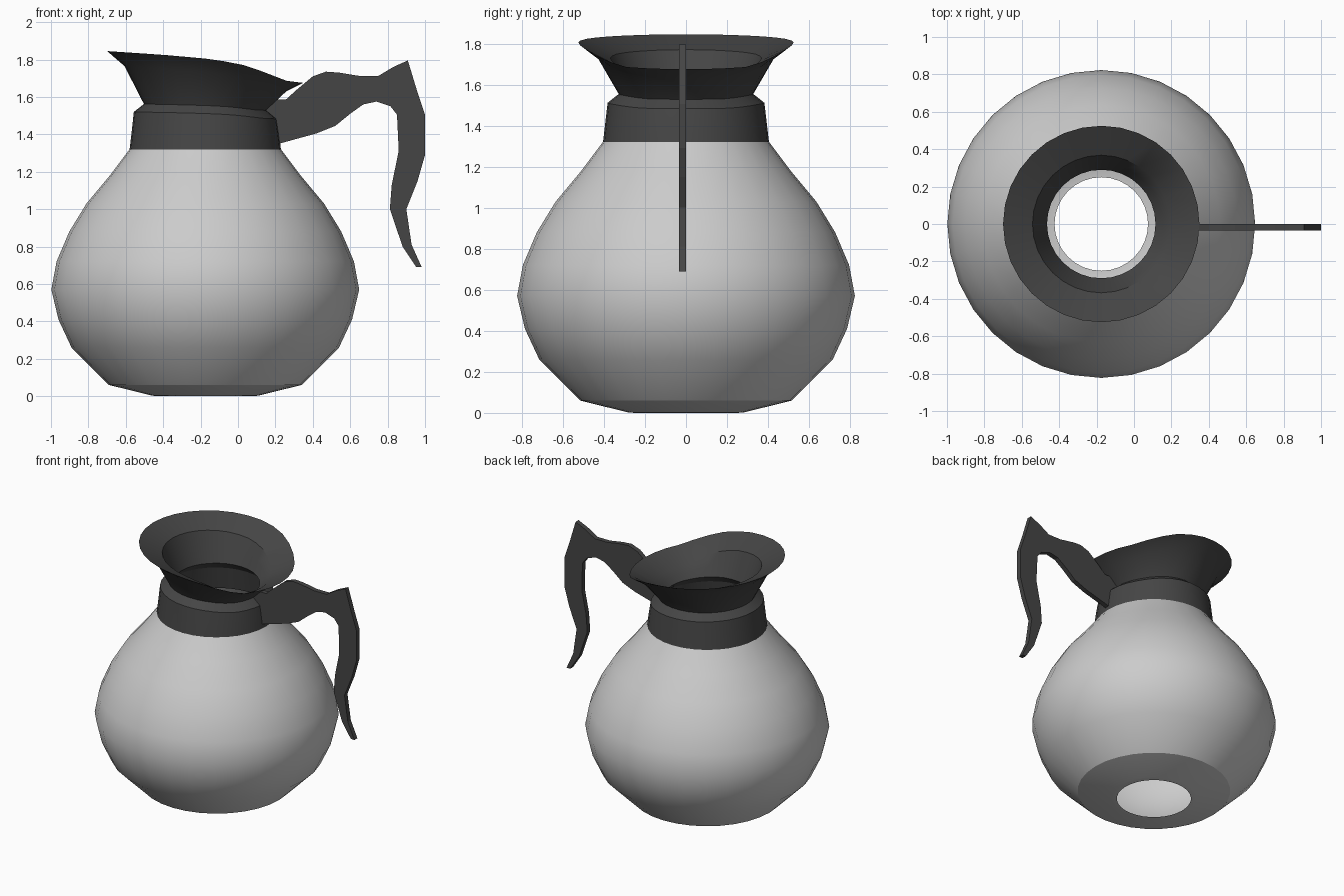
import bpy, bmesh, math

if "Cube" in bpy.data.objects:
    bpy.data.objects.remove(bpy.data.objects["Cube"])

CX = -0.175   # axis of the pot
SEG = 32

dark = bpy.data.materials.new("dark_plastic")
dark.diffuse_color = (0.06, 0.06, 0.06, 1)
dark.use_nodes = True
dark.node_tree.nodes["Principled BSDF"].inputs["Base Color"].default_value = dark.diffuse_color


def finish(bm, name, mat=None, smooth=True):
    bmesh.ops.recalc_face_normals(bm, faces=bm.faces)
    me = bpy.data.meshes.new(name)
    bm.to_mesh(me)
    bm.free()
    ob = bpy.data.objects.new(name, me)
    bpy.context.collection.objects.link(ob)
    if mat:
        me.materials.append(mat)
    if smooth:
        bpy.ops.object.select_all(action='DESELECT')
        ob.select_set(True)
        bpy.context.view_layer.objects.active = ob
        bpy.ops.object.shade_smooth_by_angle(angle=math.radians(29))
    return ob


# how far the rim dips from the pouring side (u = -1) to the handle side (u = 1)
DIP = [(-1, 0), (-0.43, 0.02), (0, 0.04), (0.33, 0.065), (0.62, 0.115), (0.81, 0.158), (1, 0.17)]


def dip(u):
    for (a, p), (b, q) in zip(DIP, DIP[1:]):
        if u <= b:
            return p + (q - p) * (u - a) / (b - a)
    return DIP[-1][1]


def lathe(name, profile, closed=False, mat=None):
    """Profile entries: radius, height, share of the rim dip."""
    bm = bmesh.new()
    rings = []
    for r, z, w in profile:
        ring = []
        for i in range(SEG):
            a = 2 * math.pi * i / SEG
            ring.append(bm.verts.new((CX + r * math.cos(a), r * math.sin(a),
                                      z - w * dip(math.cos(a)))))
        rings.append(ring)
    pairs = list(zip(rings, rings[1:]))
    if closed:
        pairs.append((rings[-1], rings[0]))
    for lo, hi in pairs:
        for i in range(SEG):
            j = (i + 1) % SEG
            bm.faces.new((lo[i], lo[j], hi[j], hi[i]))
    return finish(bm, name, mat)


# glass body, open at the base and neck
body = [(0.25, 0.0), (0.285, 0.003), (0.515, 0.06), (0.715, 0.26), (0.785, 0.41),
        (0.823, 0.57), (0.795, 0.72), (0.727, 0.88), (0.635, 1.03), (0.51, 1.18),
        (0.405, 1.32)]
lathe("glass_body", [(r, z, 0) for r, z in body])

# collar with flared pouring rim, outside then inside
lathe("collar_and_spout", [
    (0.405, 1.315, 0), (0.395, 1.40, 0), (0.382, 1.52, 0.22), (0.328, 1.562, 0.2),
    (0.432, 1.765, 0.8), (0.525, 1.845, 1),
    (0.368, 1.77, 1), (0.325, 1.65, 0.5), (0.29, 1.55, 0.1), (0.35, 1.49, 0.1),
    (0.385, 1.32, 0)], closed=True, mat=dark)

# handle: flat plate cut to a hooked outline
outline = [
    (0.12, 1.52), (0.20, 1.585), (0.255, 1.585), (0.31, 1.635), (0.40, 1.71), (0.47, 1.735),
    (0.54, 1.73), (0.65, 1.712), (0.75, 1.712), (0.83, 1.76), (0.908, 1.795),
    (0.955, 1.64), (1.0, 1.505), (1.0, 1.29), (0.96, 1.15), (0.90, 1.0),
    (0.928, 0.81), (0.982, 0.69), (0.953, 0.69), (0.88, 0.80), (0.812, 1.0),
    (0.822, 1.13), (0.857, 1.30), (0.857, 1.36), (0.85, 1.505), (0.815, 1.55),
    (0.74, 1.575), (0.67, 1.56), (0.60, 1.51), (0.52, 1.445), (0.42, 1.405),
    (0.22, 1.35), (0.18, 1.40)]
bm = bmesh.new()
face = bm.faces.new([bm.verts.new((x, -0.034, z)) for x, z in outline])
ext = bmesh.ops.extrude_face_region(bm, geom=[face])
bmesh.ops.translate(bm, vec=(0, 0.035, 0),
                    verts=[v for v in ext["geom"] if isinstance(v, bmesh.types.BMVert)])
finish(bm, "handle", dark, smooth=False)
